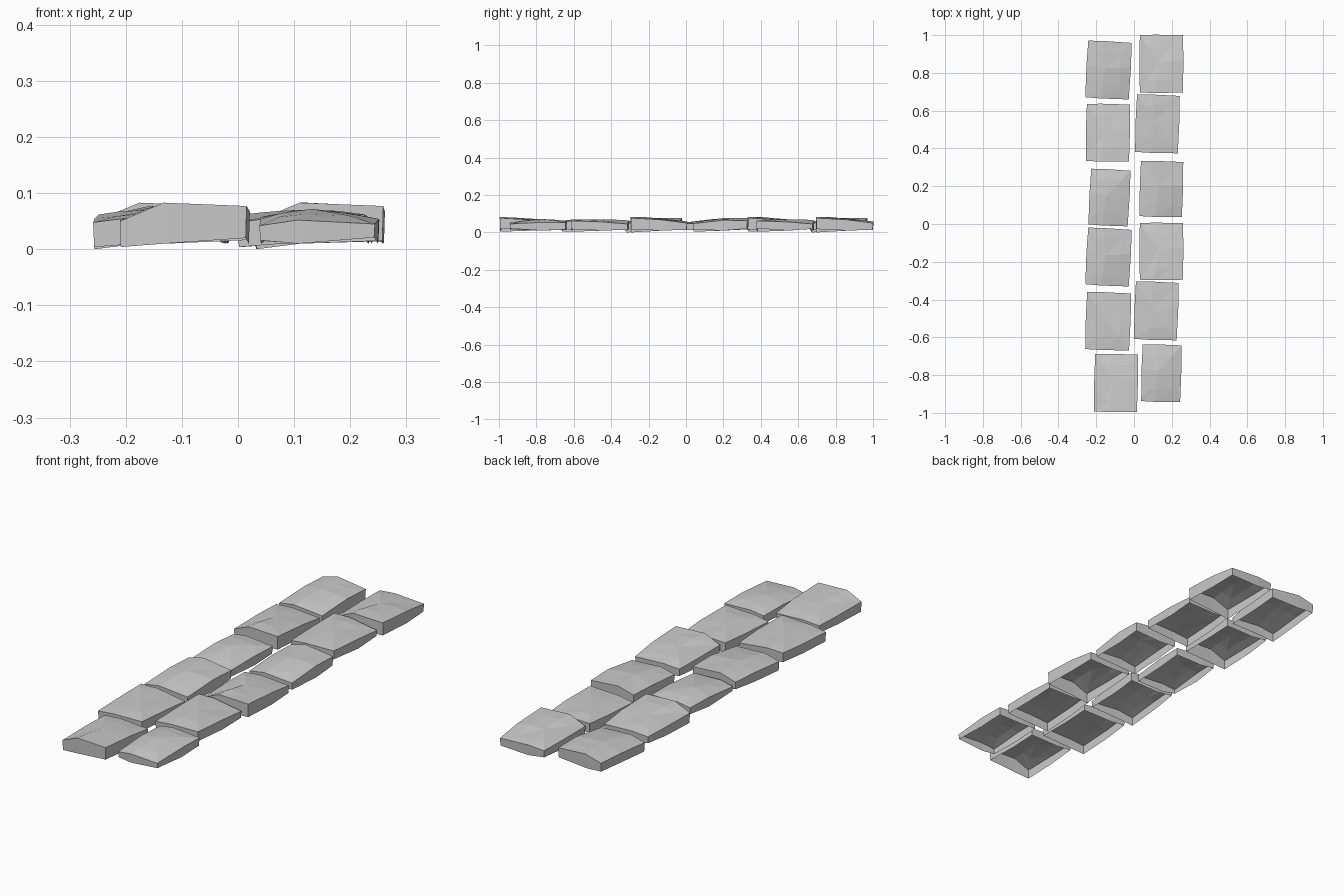
import bpy, math, random
from mathutils import Matrix, Vector

if "Cube" in bpy.data.objects:
    bpy.data.objects.remove(bpy.data.objects["Cube"])

random.seed(4)

# Stone shapes: top heights as back, middle, front rows (left, centre, right)
SHAPES = {
    "tilted": ((.052, .058, .050), (.052, .072, .067), (.050, .083, .077)),
    "domed": ((.055, .076, .062), (.054, .074, .066), (.042, .057, .047)),
    "creased": ((.062, .064, .045), (.055, .068, .056), (.048, .058, .062)),
    "low": ((.050, .060, .052), (.054, .070, .054), (.042, .052, .045)),
}

# Layout: shape, centre x, centre y, turn in degrees, width, depth
STONES = [
    ("domed", -.135, .815, -3, .230, .300),
    ("tilted", -.138, .483, -1, .228, .302),
    ("low", -.130, .140, -3, .208, .295),
    ("domed", -.135, -.175, -3, .230, .300),
    ("creased", -.137, -.515, -2, .232, .302),
    ("tilted", -.095, -.842, -1, .226, .304),
    ("tilted", .145, .848, 0, .228, .304),
    ("creased", .124, .530, -2, .226, .304),
    ("domed", .145, .185, -1.5, .224, .292),
    ("tilted", .145, -.145, 0, .228, .300),
    ("creased", .118, -.460, -2, .226, .304),
    ("low", .145, -.790, -1.5, .206, .300),
]

# Ring of grid cells (row, column) anticlockwise from front left
RING = [(2, 0), (2, 1), (2, 2), (1, 2), (0, 2), (0, 1), (0, 0), (1, 0)]


def paving_stone(number, shape, x, y, turn, w, d):
    heights = SHAPES[shape]
    place = Matrix.Translation((x, y, 0)) @ Matrix.Rotation(math.radians(turn), 4, 'Z')
    rim, skirt = [], []
    for r, c in RING:
        # Middle points shift a little so edges look hand cut
        px = (c - 1) * w / 2 - (.035 if c == 1 else 0)
        py = (1 - r) * d / 2 + (.02 if r == 1 else 0)
        if c == 1:
            py *= 1.015
        if r == 1:
            px *= 1.025
        rim.append(Vector((px, py, heights[r][c])))
        low = .010 if 1 in (r, c) else .018 + random.uniform(-.004, .004)
        if (r, c) == (2, 0) and shape != "low":
            low = 0.004 if number % 3 else 0
        skirt.append(Vector((px * .985, py * .985, low)))
    # Worn inner ring around a raised centre
    centre = Vector((-.015, .01, heights[1][1] + .002))
    inner = [p.lerp(centre, .4) + Vector((0, 0, random.uniform(0, .004))) for p in rim]
    verts = [place @ p for p in skirt + rim + inner + [centre]]
    faces = []
    for i in range(8):
        j = (i + 1) % 8
        faces.append((i, j, 8 + j, 8 + i))
        faces += [(8 + i, 8 + j, 16 + j), (8 + i, 16 + j, 16 + i)]
        faces.append((16 + i, 16 + j, 24))
    mesh = bpy.data.meshes.new("paving_stone")
    mesh.from_pydata(verts, [], faces)
    obj = bpy.data.objects.new(f"paving_stone_{number}", mesh)
    bpy.context.collection.objects.link(obj)


# Two columns of open-bottomed stones
for n, stone in enumerate(STONES):
    paving_stone(n, *stone)
